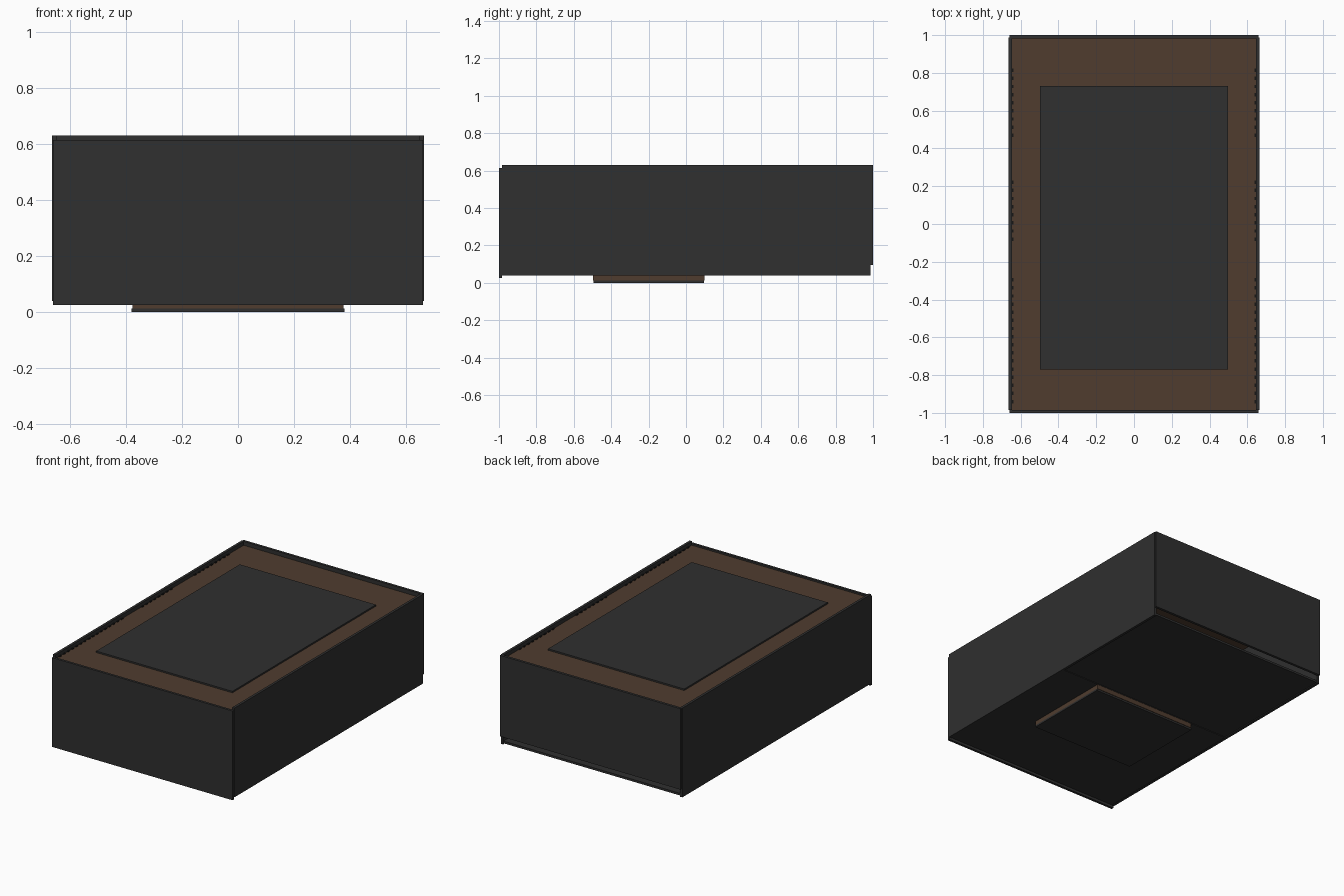
import bpy

if "Cube" in bpy.data.objects:
    bpy.data.objects.remove(bpy.data.objects["Cube"])


def material(name, rgb):
    m = bpy.data.materials.new(name)
    m.diffuse_color = (*rgb, 1)
    m.use_nodes = True
    m.node_tree.nodes["Principled BSDF"].inputs["Base Color"].default_value = m.diffuse_color
    return m


charcoal = material("charcoal", (0.029, 0.029, 0.029))
brown = material("walnut brown", (0.080, 0.046, 0.028))
black = material("joint black", (0.008, 0.008, 0.008))


def boxes(name, mat, bounds):
    """One object made of boxes, each given as (x0, x1, y0, y1, z0, z1)."""
    verts, faces = [], []
    for x0, x1, y0, y1, z0, z1 in bounds:
        n = len(verts)
        verts += [(x, y, z) for x in (x0, x1) for y in (y0, y1) for z in (z0, z1)]
        quads = [(0, 1, 3, 2), (4, 6, 7, 5), (0, 4, 5, 1),
                 (2, 3, 7, 6), (0, 2, 6, 4), (1, 5, 7, 3)]
        faces += [tuple(n + i for i in q) for q in quads]
    mesh = bpy.data.meshes.new(name)
    mesh.from_pydata(verts, [], faces)
    mesh.materials.append(mat)
    ob = bpy.data.objects.new(name, mesh)
    bpy.context.collection.objects.link(ob)
    return ob


def mirror_x(ob):
    m = ob.modifiers.new("mirror", 'MIRROR')
    m.use_axis[0] = True
    return ob


# Outer walls: the front hangs lowest, the back stops short of the floor
mirror_x(boxes("side_wall", charcoal, [(0.647, 0.664, -0.985, 0.987, 0.04, 0.63)]))
boxes("front_wall", charcoal, [(-0.66, 0.66, -1.0, -0.984, 0.025, 0.615)])
boxes("back_wall", charcoal, [(-0.66, 0.66, 0.983, 1.0, 0.095, 0.63)])

# Floor in two boards meeting behind the foot
boxes("floor_front", charcoal, [(-0.647, 0.647, -0.984, 0.102, 0.042, 0.056)])
boxes("floor_back", charcoal, [(-0.647, 0.647, 0.102, 0.983, 0.046, 0.06)])

# Foot: brown spacer over a dark plate
boxes("foot_spacer", brown, [(-0.377, 0.377, -0.497, 0.1, 0.012, 0.042)])
boxes("foot_plate", charcoal, [(-0.38, 0.38, -0.495, 0.097, 0.0, 0.012)])

# Lid board with a raised centre panel
boxes("lid_board", brown, [(-0.647, 0.647, -0.984, 0.983, 0.59, 0.604)])
boxes("lid_panel", charcoal, [(-0.498, 0.498, -0.77, 0.73, 0.604, 0.614)])

# Small joint teeth between the lid and the side walls, in three runs
teeth = []
for start, end in ((-0.94, -0.28), (-0.08, 0.26), (0.47, 0.85)):
    for i in range(int((end - start) / 0.043) + 1):
        y = start + 0.043 * i
        teeth.append((0.639, 0.647, y - 0.009, y + 0.009, 0.602, 0.609))
mirror_x(boxes("joint_teeth", black, teeth))
